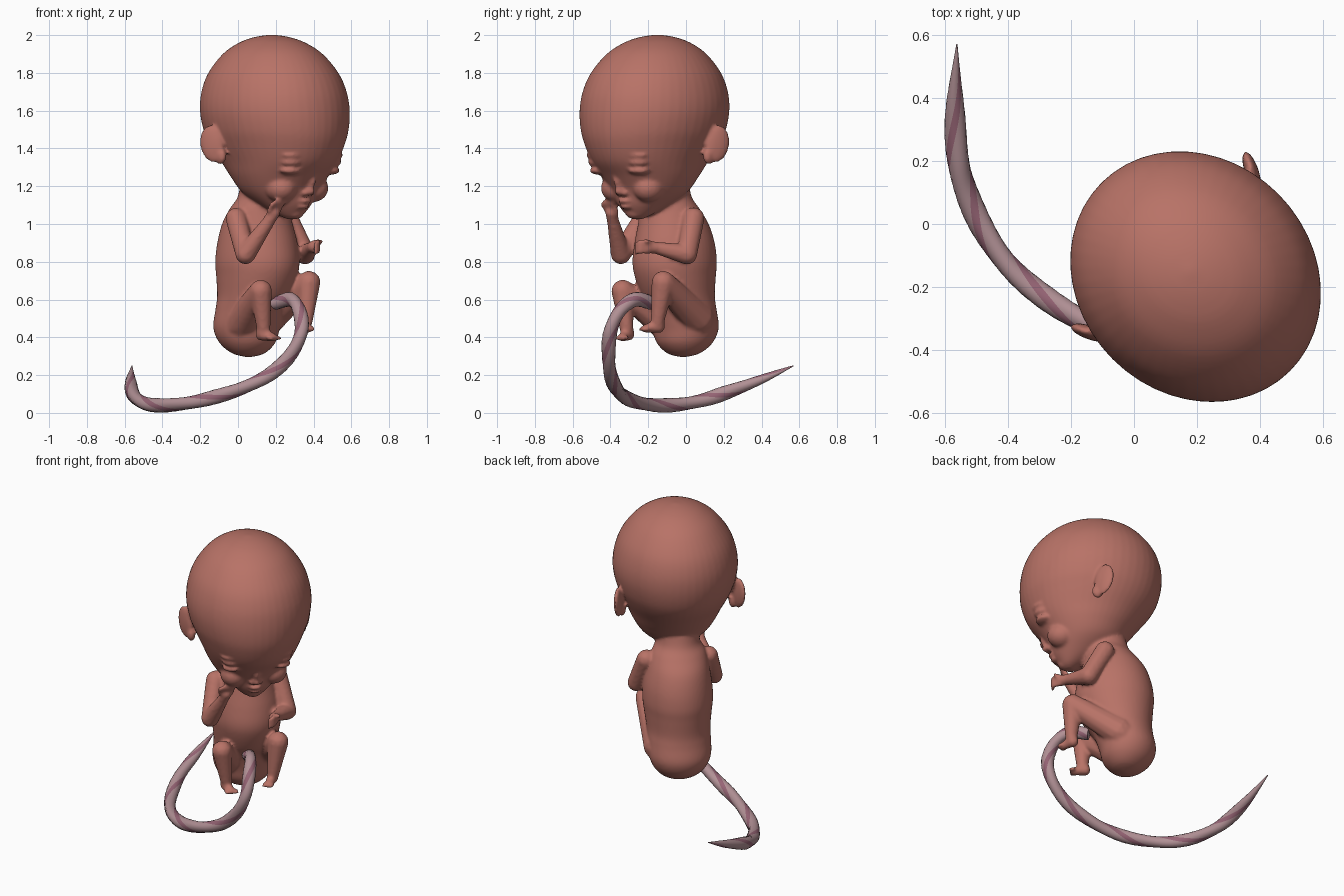
import bpy, bmesh, math
from mathutils import Vector, Matrix

TAU = math.tau


def material(name, rgb):
    m = bpy.data.materials.new(name)
    m.diffuse_color = (*rgb, 1)
    return m


def spline(pts, n):
    """Catmull-Rom resampling of equal-length tuples."""
    out = []
    for i in range(len(pts) - 1):
        p0, p1, p2 = pts[max(i - 1, 0)], pts[i], pts[i + 1]
        p3 = pts[min(i + 2, len(pts) - 1)]
        for k in range(n):
            t = k / n
            out.append([0.5 * (2 * b + (c - a) * t + (2 * a - 5 * b + 4 * c - d) * t * t
                               + (3 * b - a - 3 * c + d) * t ** 3)
                        for a, b, c, d in zip(p0, p1, p2, p3)])
    return out + [list(pts[-1])]


def bridge(bm, rings):
    """Skin consecutive rings and close both ends."""
    n = len(rings[0])
    for a, b in zip(rings, rings[1:]):
        for j in range(n):
            f = bm.faces.new((a[j], a[(j + 1) % n], b[(j + 1) % n], b[j]))
            f.material_index = 1 if j % 8 < 2 else 0
            f.smooth = True
    bm.faces.new(rings[0][::-1])
    bm.faces.new(rings[-1])


def loft(bm, rows):
    """Rows of (z, forward, side, depth, width) become an elliptical solid."""
    rings = []
    for z, u, s, a, b in spline(rows, 5):
        rings.append([bm.verts.new((u + a * math.cos(TAU * j / 48), s + b * math.sin(TAU * j / 48), z))
                      for j in range(48)])
    bridge(bm, rings)


def ball(bm, c, r, turn=0.0, tilt=0.0):
    m = (Matrix.Translation(c) @ Matrix.Rotation(turn, 4, 'Z') @ Matrix.Rotation(tilt, 4, 'Y')
         @ Matrix.Diagonal((*r, 1)))
    bmesh.ops.create_icosphere(bm, subdivisions=3, radius=1, matrix=m)


def limb(bm, pts, step=0.016):
    """Chain of overlapping balls along (x, y, z, radius) points."""
    for p, q in zip(pts, pts[1:]):
        n = max(2, int((Vector(q[:3]) - Vector(p[:3])).length / step))
        for k in range(n + 1):
            c = [a + (b - a) * k / n for a, b in zip(p, q)]
            bmesh.ops.create_icosphere(bm, subdivisions=2, radius=c[3],
                                       matrix=Matrix.Translation(c[:3]))


def finish(bm, name, mats):
    bmesh.ops.recalc_face_normals(bm, faces=bm.faces)
    me = bpy.data.meshes.new(name)
    bm.to_mesh(me)
    bm.free()
    ob = bpy.data.objects.new(name, me)
    bpy.context.collection.objects.link(ob)
    for m in mats:
        me.materials.append(m)
    return ob


# Body, built facing +x and then turned
bm = bmesh.new()
# head
loft(bm, [(1.025, .385, .02, .02, .025), (1.045, .375, .02, .06, .065), (1.10, .335, .02, .14, .13),
          (1.17, .295, .02, .205, .20), (1.25, .29, .02, .265, .25), (1.33, .29, .02, .33, .285),
          (1.42, .275, .02, .385, .325), (1.5, .265, .02, .412, .355), (1.6, .256, .02, .421, .371),
          (1.7, .25, .02, .408, .36), (1.8, .245, .02, .365, .323), (1.9, .24, .02, .28, .248),
          (1.96, .236, .02, .186, .164), (1.99, .234, .02, .095, .085), (2.002, .233, .02, .01, .01)])
# torso and neck
loft(bm, [(.295, .05, .03, .01, .01), (.315, .048, .03, .08, .09), (.37, .04, .03, .142, .152),
          (.45, .035, .03, .168, .185), (.55, .06, .03, .177, .188), (.62, .09, .03, .2, .19),
          (.72, .11, .03, .226, .202), (.8, .115, .03, .236, .21), (.9, .115, .03, .222, .202),
          (1.0, .12, .025, .192, .182), (1.08, .14, .02, .155, .16), (1.14, .165, .02, .138, .13),
          (1.22, .19, .02, .14, .13), (1.3, .22, .02, .15, .14)])
# eyelids, brows, cheeks, nostrils and ears
for k in (-1, 1):
    y = .02 + k * .15
    ball(bm, (.525, y, 1.328), (.055, .062, .03), k * .4)
    ball(bm, (.523, y, 1.283), (.048, .058, .022), k * .4)
    ball(bm, (.545, y, 1.365), (.045, .075, .022), k * .4)
    ball(bm, (.42, .02 + k * .12, 1.19), (.085, .08, .075))
    ball(bm, (.497, .02 + k * .024, 1.163), (.025, .018, .016))
    ball(bm, (.145, .02 + k * .362, 1.425), (.065, .022, .1), -k * .45, -.15)
    ball(bm, (.185, .02 + k * .335, 1.36), (.035, .025, .045))
# nose, lips and chin
ball(bm, (.512, .02, 1.175), (.034, .026, .026))
ball(bm, (.52, .02, 1.225), (.035, .022, .06), 0, .35)
ball(bm, (.475, .02, 1.122), (.034, .045, .014))
ball(bm, (.462, .02, 1.092), (.034, .038, .014))
ball(bm, (.405, .02, 1.058), (.045, .05, .032))
bmesh.ops.rotate(bm, verts=bm.verts, cent=(0, 0, 0), matrix=Matrix.Rotation(-TAU / 8, 3, 'Z'))

# arms
limb(bm, [(-.01, -.22, 1.03, .058), (.04, -.345, .84, .055), (.16, -.385, 1.01, .034), (.19, -.395, 1.06, .034)])
limb(bm, [(.26, .04, 1.03, .06), (.355, .005, .84, .056), (.385, -.15, .872, .034), (.4, -.2, .88, .034)])
# fingers and thumbs
for k in range(4):
    d = (k - 1.5) * .017
    limb(bm, [(.19 + d, -.395 + d, 1.07, .014), (.205 + d, -.415 + d, 1.105, .013), (.225 + d, -.405 + d, 1.12, .011)], .006)
    limb(bm, [(.41, -.2, .88 + d, .014), (.425, -.24, .882 + d, .013), (.41, -.262, .87 + d, .011)], .006)
limb(bm, [(.2, -.37, 1.05, .015), (.225, -.375, 1.09, .012)], .006)
limb(bm, [(.41, -.19, .895, .015), (.44, -.205, .91, .012)], .006)
# legs and feet
limb(bm, [(.02, -.12, .48, .09), (.12, -.335, .645, .062), (.135, -.315, .45, .038), (.125, -.305, .415, .034)])
limb(bm, [(.135, -.315, .415, .034), (.185, -.335, .4, .023)], .008)
limb(bm, [(.16, .06, .5, .09), (.375, -.12, .69, .064), (.36, -.15, .49, .038), (.352, -.145, .455, .034)])
limb(bm, [(.355, -.15, .458, .034), (.372, -.215, .447, .023)], .008)
for k in range(5):
    d = (k - 2) * .011
    limb(bm, [(.185 + d, -.335 + d, .398, .013), (.198 + d, -.345 + d, .396, .011)], .006)
    limb(bm, [(.372 + d, -.215 + d * .4, .445, .013), (.376 + d, -.232 + d * .4, .443, .011)], .006)
for f in bm.faces:
    f.material_index = 0
body = finish(bm, "body", [material("skin", (.48, .17, .135))])
rm = body.modifiers.new("merge", 'REMESH')
rm.mode = 'VOXEL'
rm.voxel_size = .0095
rm.use_smooth_shade = True
sm = body.modifiers.new("soften", 'SMOOTH')
sm.factor = .5
sm.iterations = 5

# Umbilical cord: twisted, striped tube tapering to a point
path = [(.2, -.18, .58, .036), (.28, -.27, .6, .036), (.325, -.35, .54, .036), (.335, -.4, .43, .036),
        (.28, -.41, .31, .036), (.17, -.4, .205, .036), (.02, -.37, .13, .036), (-.12, -.325, .085, .036),
        (-.25, -.255, .055, .036), (-.38, -.15, .04, .036), (-.47, -.03, .045, .036), (-.53, .1, .07, .036),
        (-.56, .22, .11, .036), (-.567, .38, .17, .027), (-.561, .57, .25, .002)]
pts = spline(path, 8)
bm = bmesh.new()
rings = []
side = Vector((0, 0, 1))
for i, p in enumerate(pts):
    d = (Vector(pts[min(i + 1, len(pts) - 1)][:3]) - Vector(pts[max(i - 1, 0)][:3])).normalized()
    side = (side - d * side.dot(d)).normalized()
    up = d.cross(side)
    ring = []
    for j in range(16):
        a = TAU * j / 16 + i * .17
        r = p[3] * (1 + .07 * math.cos(2 * TAU * (j - 5) / 16))
        ring.append(bm.verts.new(Vector(p[:3]) + (side * math.cos(a) + up * math.sin(a)) * r))
    rings.append(ring)
bridge(bm, rings)
finish(bm, "umbilical_cord", [material("cord_pale", (.44, .28, .3)), material("cord_vein", (.31, .13, .18))])
